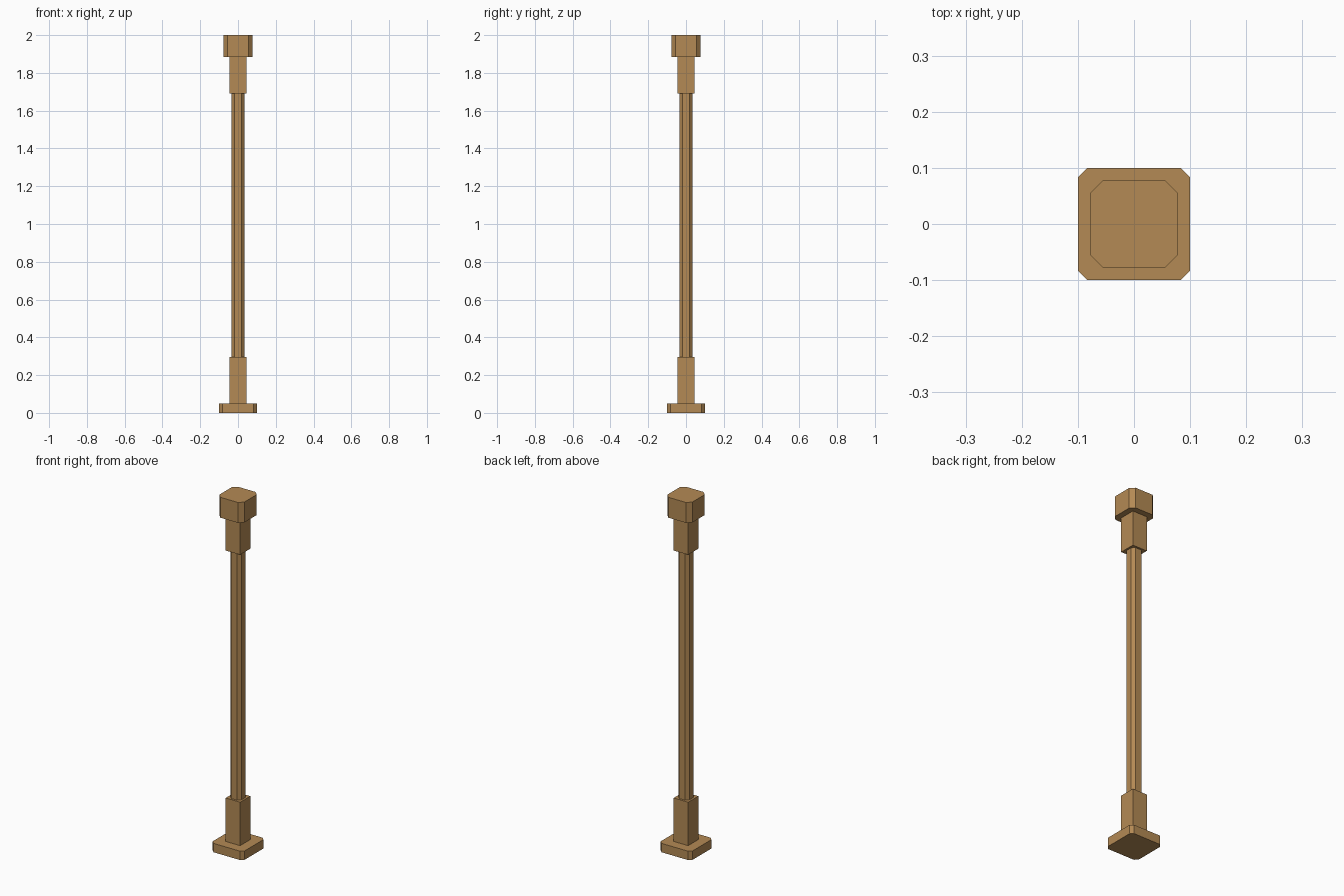
import bpy, bmesh
from mathutils import Matrix

if "Cube" in bpy.data.objects:
    bpy.data.objects.remove(bpy.data.objects["Cube"])

wood = bpy.data.materials.new("tan wood")
wood.diffuse_color = (0.456, 0.254, 0.089, 1.0)
wood.use_nodes = True
wood.node_tree.nodes["Principled BSDF"].inputs["Base Color"].default_value = wood.diffuse_color


def post_part(name, half, z0, z1, chamfer=0.0):
    """Square block with optionally chamfered vertical corners."""
    bm = bmesh.new()
    bmesh.ops.create_cube(bm, size=1.0, matrix=Matrix.Translation((0, 0, (z0 + z1) / 2))
                          @ Matrix.Diagonal((2 * half, 2 * half, z1 - z0, 1)))
    if chamfer:
        upright = [e for e in bm.edges if abs(e.verts[0].co.z - e.verts[1].co.z) > 1e-4]
        bmesh.ops.bevel(bm, geom=upright, offset=chamfer, offset_type='OFFSET',
                        segments=1, affect='EDGES')
    mesh = bpy.data.meshes.new(name)
    bm.to_mesh(mesh)
    bm.free()
    mesh.materials.append(wood)
    bpy.context.collection.objects.link(bpy.data.objects.new(name, mesh))


# Stacked from the floor up
post_part("base_plate", 0.10, 0.0, 0.05, 0.017)
post_part("lower_block", 0.045, 0.05, 0.295)
post_part("shaft", 0.034, 0.295, 1.69, 0.015)
post_part("upper_block", 0.045, 1.69, 1.885)
post_part("cap", 0.078, 1.885, 2.0, 0.023)
